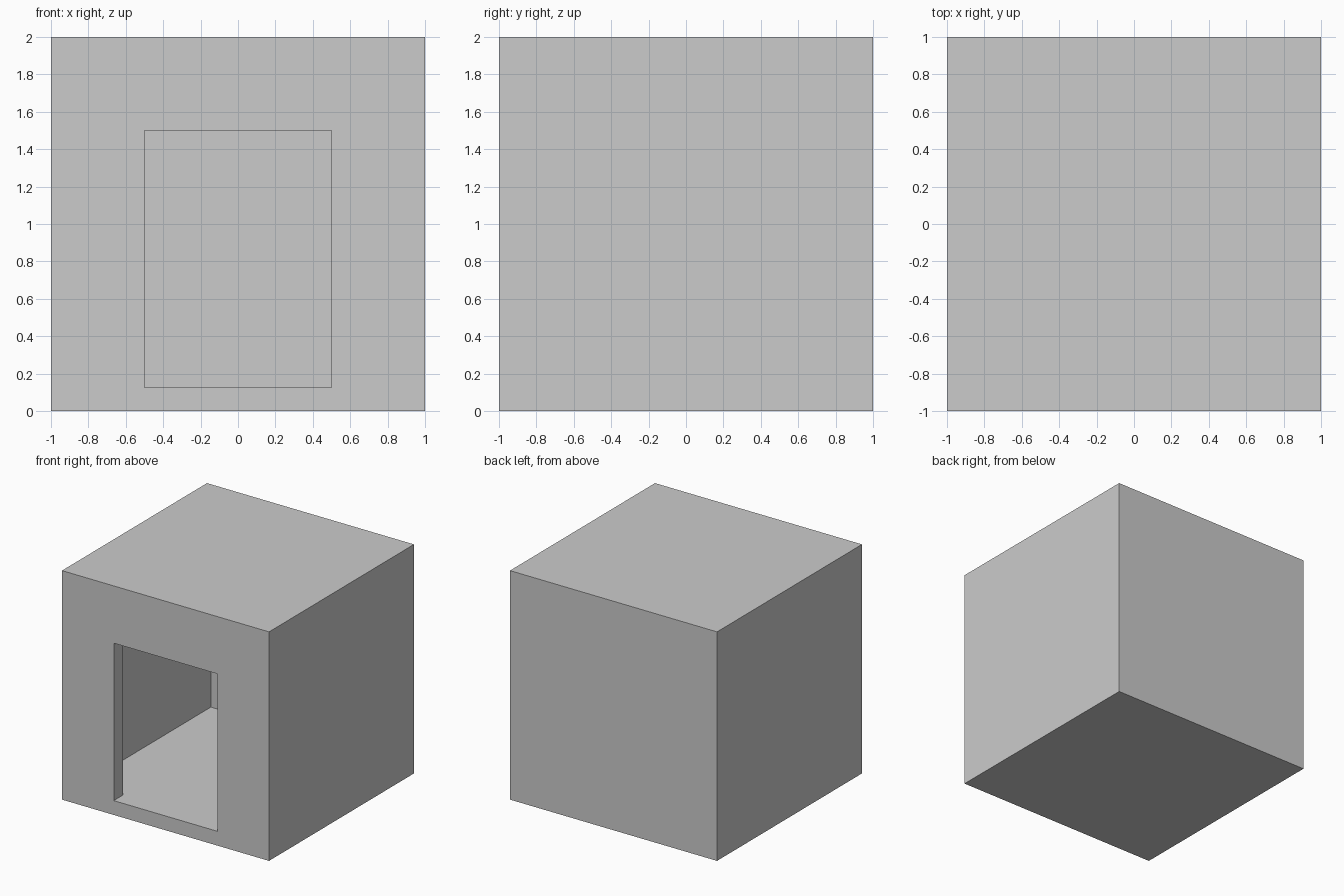
import bpy

if "Cube" in bpy.data.objects:
    bpy.data.objects.remove(bpy.data.objects["Cube"])

WALL = 0.125


def box(name, lo, hi):
    """Axis-aligned box between two corners."""
    bpy.ops.mesh.primitive_cube_add(size=1)
    ob = bpy.context.object
    ob.name = name
    size = [b - a for a, b in zip(lo, hi)]
    mid = [(a + b) / 2 for a, b in zip(lo, hi)]
    for v in ob.data.vertices:
        v.co = [m + c * s for m, c, s in zip(mid, v.co, size)]
    return ob


def cut(target, cutter):
    """Subtract the cutter, apply, and remove it."""
    mod = target.modifiers.new("cut", 'BOOLEAN')
    mod.operation = 'DIFFERENCE'
    mod.solver = 'EXACT'
    mod.object = cutter
    bpy.context.view_layer.objects.active = target
    bpy.ops.object.modifier_apply(modifier=mod.name)
    bpy.data.objects.remove(cutter, do_unlink=True)


# Closed outer block
room = box("room_shell", (-1, -1, 0), (1, 1, 2))

# Hollow interior
i = 1 - WALL
cut(room, box("interior_cutter", (-i, -i, WALL), (i, i, 2 - WALL)))

# Doorway in the front wall, flush with the inner floor
cut(room, box("doorway_cutter", (-0.5, -1.2, WALL), (0.5, -0.5, 1.5)))
